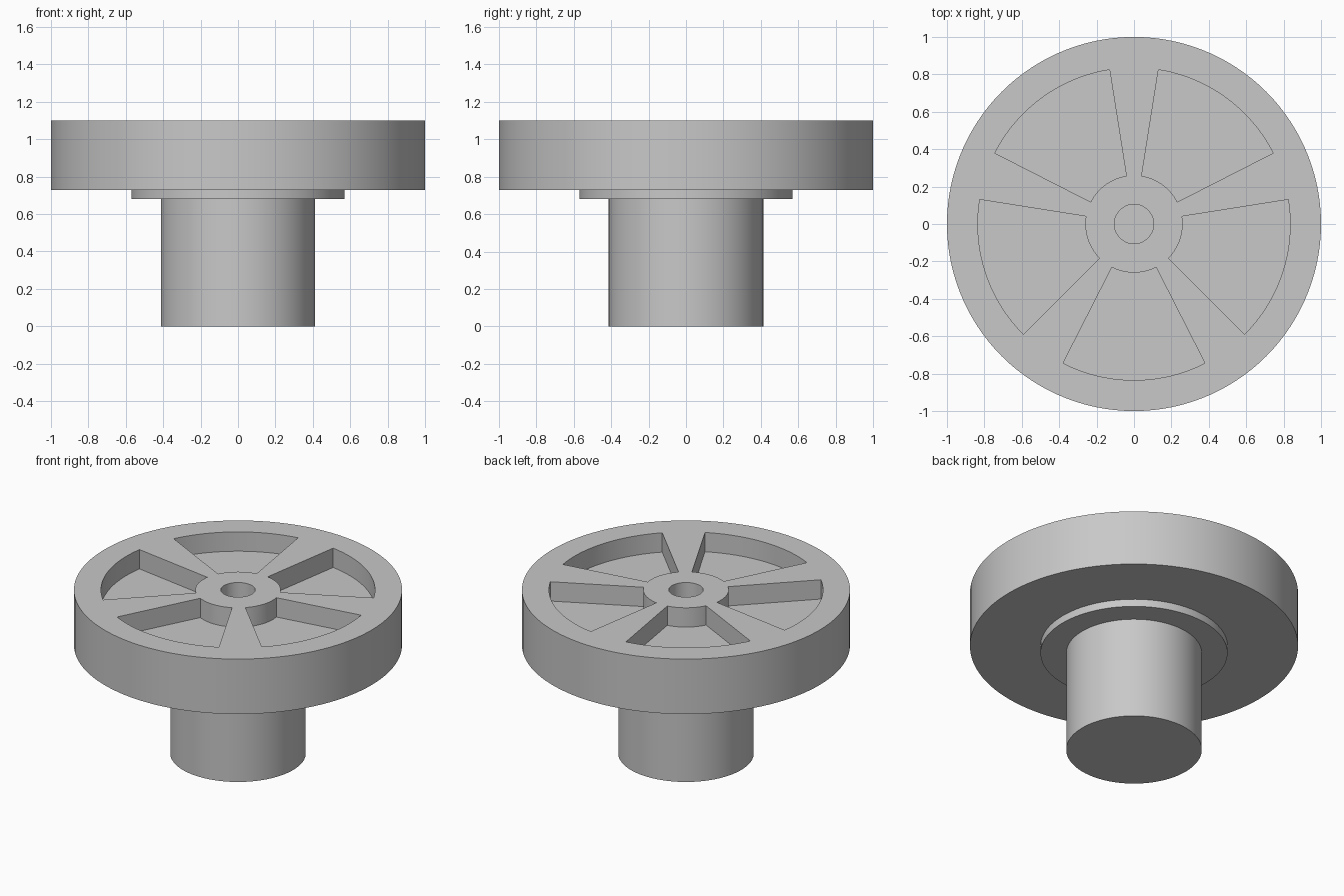
import bpy
import bmesh
from math import cos, sin, radians, tau

cube = bpy.data.objects.get("Cube")
if cube:
    bpy.data.objects.remove(cube, do_unlink=True)

grey = bpy.data.materials.new("plain grey")
grey.use_nodes = True
grey.diffuse_color = (0.58, 0.58, 0.58, 1)
grey.node_tree.nodes["Principled BSDF"].inputs["Base Color"].default_value = grey.diffuse_color

SEGMENTS = 120
BOTTOM, TOP = 0.73, 1.10      # wheel heights
FLOOR = 0.97                  # pocket floor
COLLAR_BOTTOM = 0.68


def finish(bm, name):
    """Turn a bmesh into a linked, coloured object."""
    bmesh.ops.recalc_face_normals(bm, faces=bm.faces)
    mesh = bpy.data.meshes.new(name)
    bm.to_mesh(mesh)
    bm.free()
    mesh.materials.append(grey)
    obj = bpy.data.objects.new(name, mesh)
    bpy.context.collection.objects.link(obj)
    return obj


def activate(obj):
    bpy.ops.object.select_all(action='DESELECT')
    obj.select_set(True)
    bpy.context.view_layer.objects.active = obj


def prism(bm, outline, low, high):
    """Extrude a flat outline from one height to another."""
    face = bm.faces.new([bm.verts.new((x, y, low)) for x, y in outline])
    top = bmesh.ops.extrude_face_region(bm, geom=[face])["geom"]
    verts = [v for v in top if isinstance(v, bmesh.types.BMVert)]
    bmesh.ops.translate(bm, verts=verts, vec=(0, 0, high - low))


def arc(radius, start, end, steps):
    angles = [start + (end - start) * i / steps for i in range(steps + 1)]
    return [(radius * cos(a), radius * sin(a)) for a in angles]


def disc(name, radius, low, high):
    bm = bmesh.new()
    prism(bm, arc(radius, 0, tau, SEGMENTS)[:-1], low, high)
    return finish(bm, name)


def ring(name, inner, outer, low, high):
    """Revolve a rectangle into a bored disc."""
    bm = bmesh.new()
    profile = [(inner, low), (outer, low), (outer, high), (inner, high)]
    loops = [[bm.verts.new((x, y, z)) for x, y in arc(r, 0, tau, SEGMENTS)[:-1]]
             for r, z in profile]
    for a, b in zip(loops, loops[1:] + loops[:1]):
        for i in range(SEGMENTS):
            j = (i + 1) % SEGMENTS
            bm.faces.new((a[i], a[j], b[j], b[i]))
    return finish(bm, name)


# Shaft and collar below the wheel
shaft = disc("shaft", 0.413, 0, COLLAR_BOTTOM)
collar = disc("collar", 0.57, COLLAR_BOTTOM, BOTTOM)

# Wheel with a central bore
wheel = ring("wheel", 0.105, 1.0, BOTTOM, TOP)

# Five wedge pockets leave five spokes between hub and rim
bm = bmesh.new()
for k in range(5):
    middle = radians(-90 + 72 * k)
    start, end = middle - radians(27), middle + radians(27)
    prism(bm, arc(0.835, start, end, 20) + arc(0.26, end, start, 20), FLOOR, TOP + 0.1)
pockets = finish(bm, "pocket_cutter")
pockets.hide_render = True

cut = wheel.modifiers.new("pockets", 'BOOLEAN')
cut.operation = 'DIFFERENCE'
cut.solver = 'EXACT'
cut.object = pockets
activate(wheel)
bpy.ops.object.modifier_apply(modifier=cut.name)
bpy.data.objects.remove(pockets, do_unlink=True)

# Smooth round walls, crisp edges
for obj in (shaft, collar, wheel):
    activate(obj)
    bpy.ops.object.shade_smooth_by_angle(angle=radians(30))
